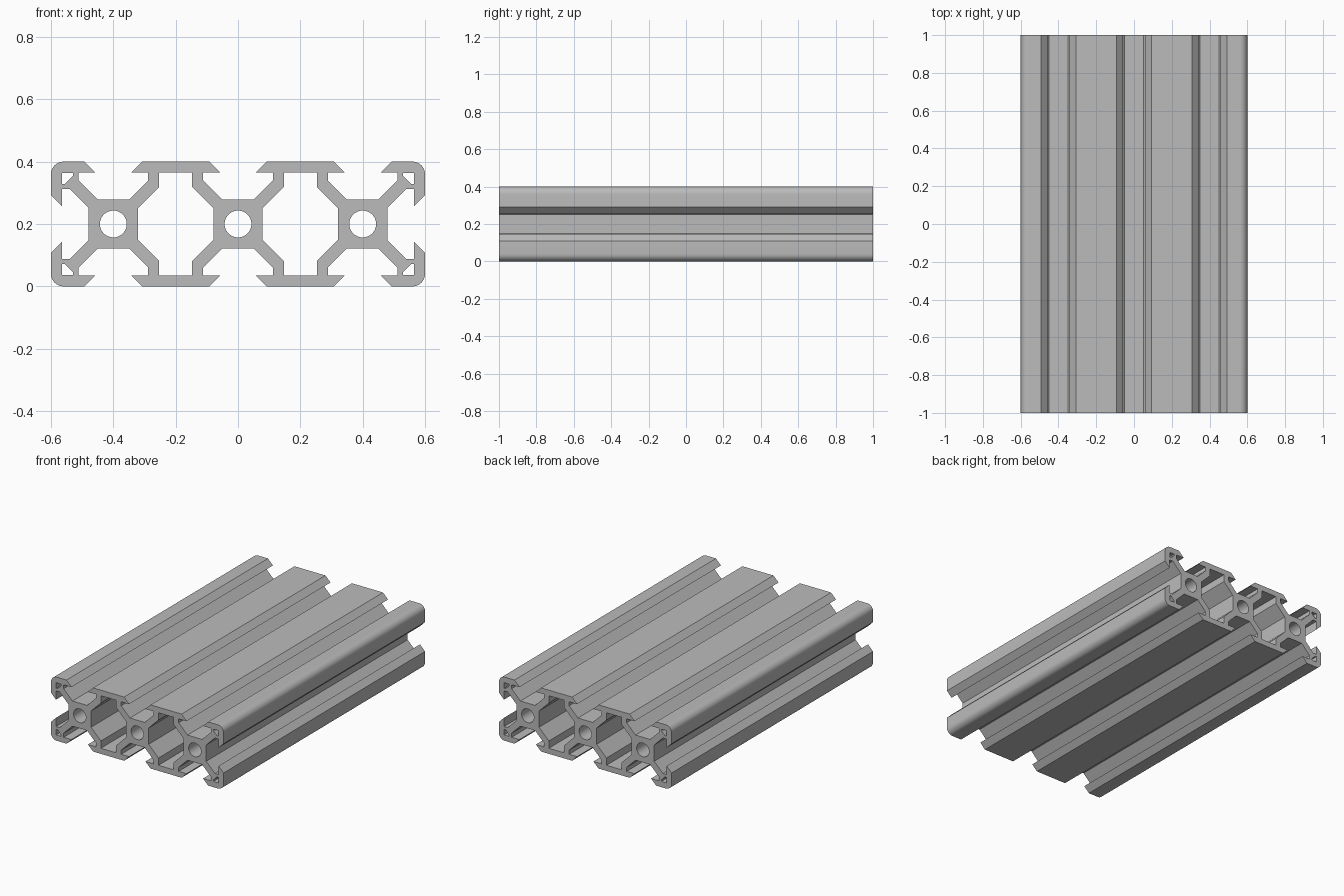
import bpy
from math import cos, sin, pi, radians
from mathutils import Matrix

cube = bpy.data.objects.get("Cube")
if cube:
    bpy.data.objects.remove(cube)

PITCH, HALF, LENGTH = 0.4, 0.2, 2.0   # slot spacing, half height, bar length
WALL = 0.165                          # inner face of the outer skin
CORE, ARM = 0.079, 0.051              # core half width, start of diagonal arm
RADIUS, BORE = 0.04, 0.043            # corner rounding, core bore


def mirror_x(points, axis=0):
    return [(2 * axis - x, y) for x, y in reversed(points)]


def mirror_y(points):
    return [(x, -y) for x, y in reversed(points)]


def swap(points):
    return [(y, x) for x, y in reversed(points)]


def shift(points, dx):
    return [(x + dx, y) for x, y in points]


def arc(cx, cy, r, start, end, steps):
    angles = [start + (end - start) * i / steps for i in range(steps + 1)]
    return [(cx + r * cos(a), cy + r * sin(a)) for a in angles]


# Half of one T-slot, from the core out to the lip
half_slot = [(ARM, CORE), (0.112, 0.14), (0.112, WALL), (0.057, WALL), (0.092, HALF)]

# Outer outline: upper right quarter, then mirrored twice
corner = arc(HALF - RADIUS, HALF - RADIUS, RADIUS, pi / 2, 0, 10)
end_cell = shift(half_slot + corner + swap(half_slot), PITCH)
quarter = half_slot + mirror_x(half_slot, HALF) + end_cell
right_half = quarter + mirror_y(quarter)
loops = [right_half + mirror_x(right_half)]

# Closed chambers between neighbouring cores
chamber = [(0.147, WALL), (0.147, 0.119), (CORE, ARM)]
chamber += mirror_y(chamber)
chamber += mirror_x(chamber, HALF)
loops += [chamber, mirror_x(chamber)]

# Round bores through the cores
for dx in (-PITCH, 0, PITCH):
    loops.append(arc(dx, 0, BORE, 0, 2 * pi, 48)[:-1])

# Small chambers in the four corners
pocket = shift([(0.164, 0.164), (0.129, 0.164), (0.129, 0.155),
                (0.155, 0.129), (0.164, 0.129)], PITCH)
for loop in (pocket, mirror_y(pocket)):
    loops += [loop, mirror_x(loop)]

# Filled section extruded along the bar
section = bpy.data.curves.new("section", 'CURVE')
section.dimensions = '2D'
section.fill_mode = 'BOTH'
section.extrude = LENGTH / 2
for loop in loops:
    spline = section.splines.new('POLY')
    spline.points.add(len(loop) - 1)
    for point, (x, y) in zip(spline.points, loop):
        point.co = (x, y, 0, 1)
    spline.use_cyclic_u = True

bar = bpy.data.objects.new("slotted_bar", section)
bpy.context.collection.objects.link(bar)
bpy.ops.object.select_all(action='DESELECT')
bar.select_set(True)
bpy.context.view_layer.objects.active = bar
bpy.ops.object.convert(target='MESH')
bar = bpy.context.view_layer.objects.active

# Lay the bar along y, resting on the ground
bar.data.transform(Matrix.Translation((0, 0, HALF)) @ Matrix.Rotation(pi / 2, 4, 'X'))

# Weld the caps to the walls and make the normals consistent
bpy.ops.object.mode_set(mode='EDIT')
bpy.ops.mesh.select_all(action='SELECT')
bpy.ops.mesh.remove_doubles(threshold=0.0001)
bpy.ops.mesh.normals_make_consistent(inside=False)
bpy.ops.object.mode_set(mode='OBJECT')
bpy.ops.object.shade_smooth_by_angle(angle=radians(30))

# Plain aluminium grey
grey = bpy.data.materials.new("aluminium_grey")
grey.use_nodes = True
colour = (0.5, 0.5, 0.5, 1)
grey.diffuse_color = colour
grey.node_tree.nodes["Principled BSDF"].inputs["Base Color"].default_value = colour
bar.data.materials.clear()
bar.data.materials.append(grey)
